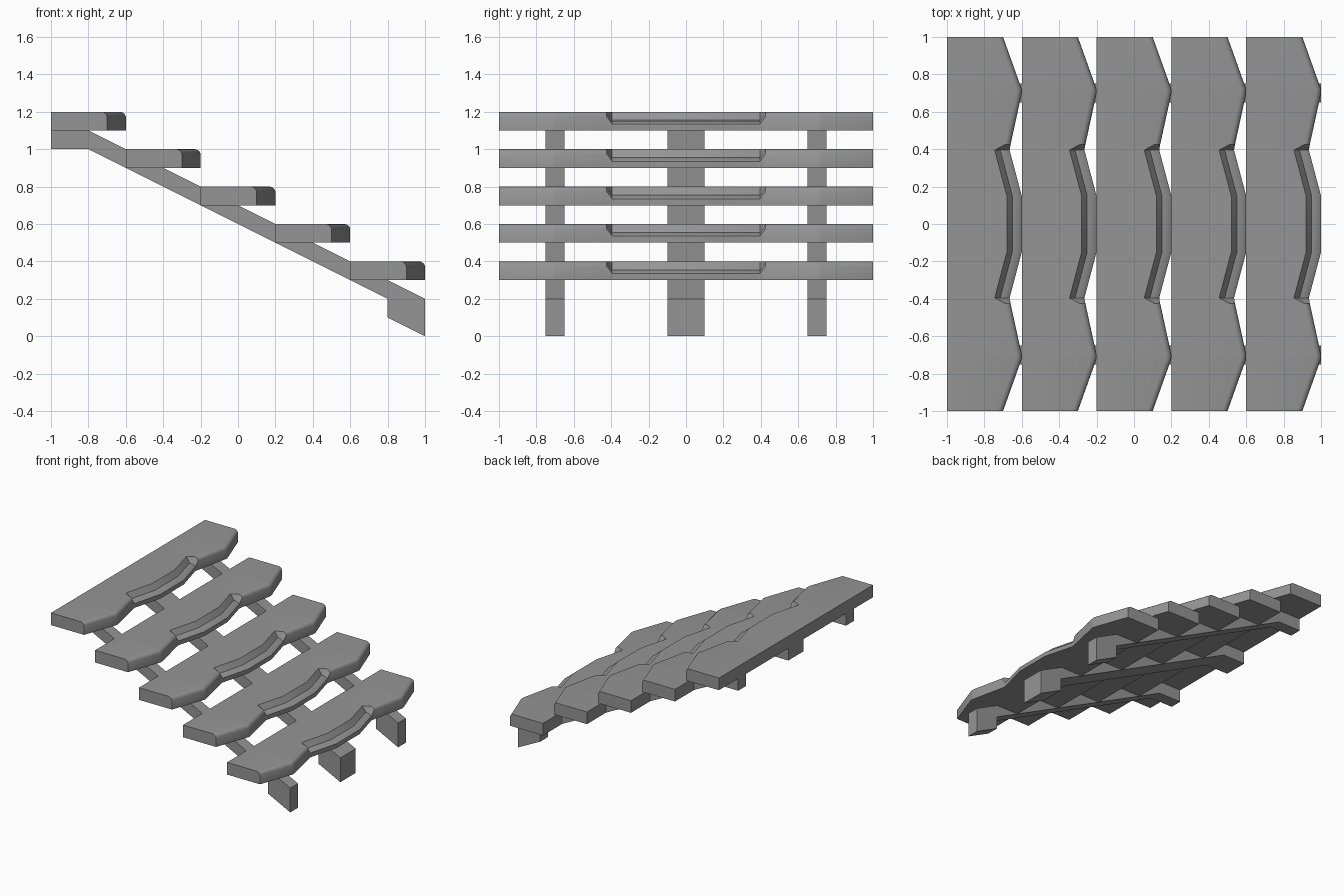
import bpy, bmesh, math

if "Cube" in bpy.data.objects:
    bpy.data.objects.remove(bpy.data.objects["Cube"])

grey = bpy.data.materials.new("stone_grey")
grey.diffuse_color = (0.3, 0.3, 0.3, 1)
grey.use_nodes = True
grey.node_tree.nodes["Principled BSDF"].inputs["Base Color"].default_value = grey.diffuse_color


def finish(name, bm, smooth):
    bmesh.ops.recalc_face_normals(bm, faces=bm.faces)
    me = bpy.data.meshes.new(name)
    bm.to_mesh(me)
    bm.free()
    me.materials.append(grey)
    if smooth:
        for p in me.polygons:
            p.use_smooth = True
        me.set_sharp_from_angle(angle=math.radians(40))
    ob = bpy.data.objects.new(name, me)
    bpy.context.collection.objects.link(ob)
    return ob


# Front-edge sections as (setback, height): rounded nose and scooped middle
NOSE = [(0.03, 0.1), (0.018, 0.097), (0.007, 0.089), (0, 0.075), (0, 0)]
SCOOP = [(0.08, 0.1), (0.05, 0.055), (0.02, 0.05), (0, 0.035), (0, 0)]
# Stations across half the width: y, depth of tread, section
HALF = [(1, 0.3, NOSE), (0.72, 0.4, NOSE), (0.70, 0.4, NOSE),
        (0.425, 0.34, NOSE), (0.395, 0.335, SCOOP), (0.15, 0.4, SCOOP)]
STATIONS = HALF + [(-y, d, s) for y, d, s in reversed(HALF)]


def tread(name, x, z):
    bm = bmesh.new()
    rings = []
    for y, depth, section in STATIONS:
        pts = [(0, 0), (0, 0.1)] + [(depth - s, h) for s, h in section]
        rings.append([bm.verts.new((x + px, y, z + pz)) for px, pz in pts])
    for a, b in zip(rings, rings[1:]):
        for i in range(len(a)):
            j = (i + 1) % len(a)
            bm.faces.new((a[i], a[j], b[j], b[i]))
    bm.faces.new(rings[0])
    bm.faces.new(rings[-1])
    return finish(name, bm, True)


def stringer(name, y, width):
    profile = [(-1, 1), (-1, 1.1), (-0.8, 1.1), (1, 0.2),
               (1, 0), (0.8, 0.1), (0.8, 0.2), (-0.8, 1)]
    bm = bmesh.new()
    face = bm.faces.new([bm.verts.new((px, y - width / 2, pz)) for px, pz in profile])
    ext = bmesh.ops.extrude_face_region(bm, geom=[face], use_keep_orig=True)
    moved = [v for v in ext["geom"] if isinstance(v, bmesh.types.BMVert)]
    bmesh.ops.translate(bm, verts=moved, vec=(0, width, 0))
    return finish(name, bm, False)


# Five treads stepping down toward +x
for i in range(5):
    tread(f"tread_{i + 1}", -1 + 0.4 * i, 1.1 - 0.2 * i)

# Sloping support beams
stringer("centre_stringer", 0, 0.2)
stringer("front_stringer", -0.7, 0.1)
stringer("back_stringer", 0.7, 0.1)
